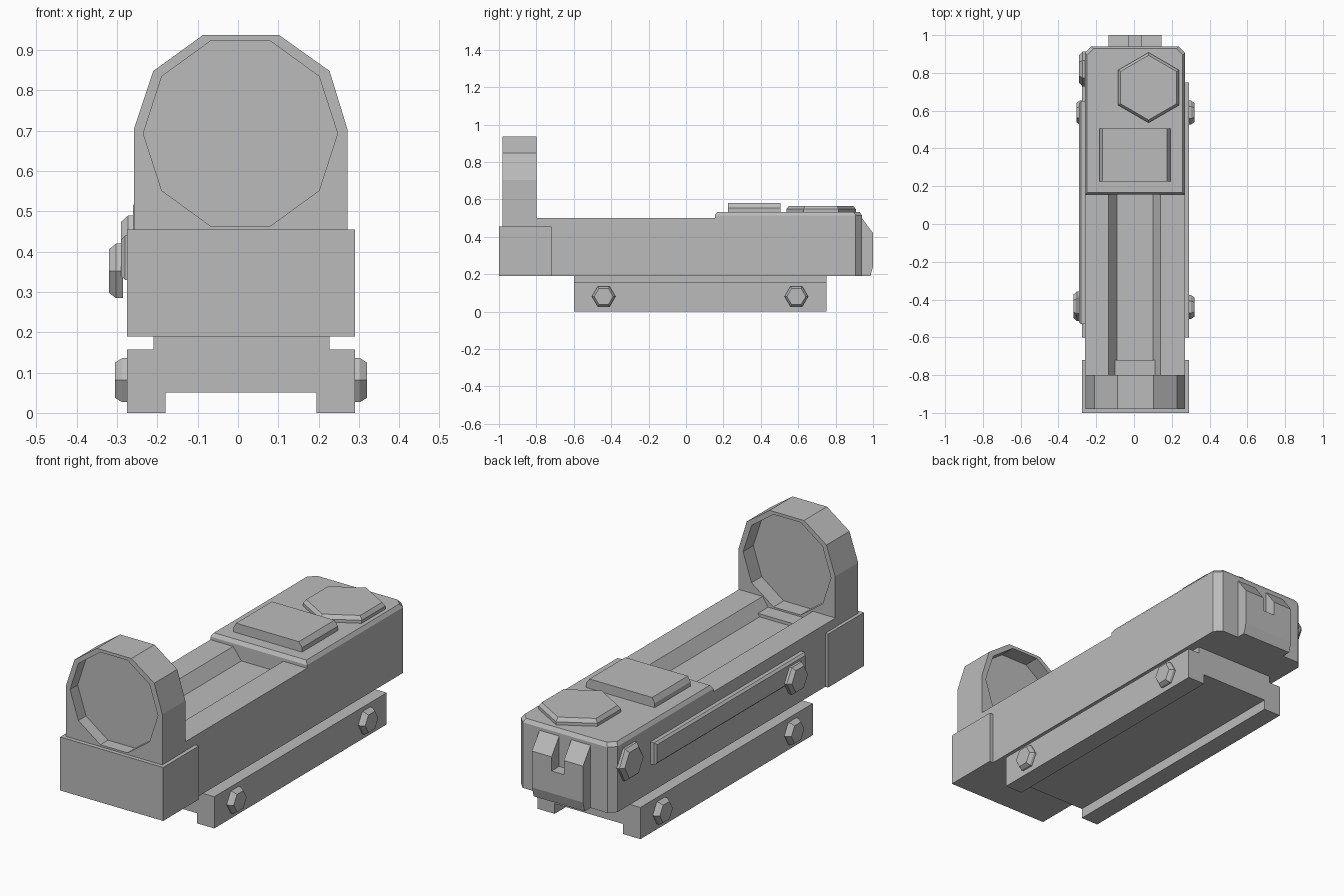
import bpy
import bmesh
from math import cos, sin, pi, radians
from mathutils import Vector

if "Cube" in bpy.data.objects:
    bpy.data.objects.remove(bpy.data.objects["Cube"], do_unlink=True)

grey = bpy.data.materials.new("plain grey")
grey.use_nodes = True
grey.diffuse_color = (0.5, 0.5, 0.5, 1)
grey.node_tree.nodes["Principled BSDF"].inputs["Base Color"].default_value = (0.5, 0.5, 0.5, 1)


def loft(name, axis, *sections):
    """Join matching outlines, each given as (position along axis, points)."""
    place = {"x": lambda p, d: (d, p[0], p[1]),
             "y": lambda p, d: (p[0], d, p[1]),
             "z": lambda p, d: (p[0], p[1], d)}[axis]
    bm = bmesh.new()
    rings = [[bm.verts.new(place(p, d)) for p in pts] for d, pts in sections]
    for a, b in zip(rings, rings[1:]):
        for i in range(len(a)):
            j = (i + 1) % len(a)
            bm.faces.new((a[i], a[j], b[j], b[i]))
    bm.faces.new(rings[0])
    bm.faces.new(rings[-1])
    bmesh.ops.recalc_face_normals(bm, faces=bm.faces)
    mesh = bpy.data.meshes.new(name)
    bm.to_mesh(mesh)
    bm.free()
    mesh.materials.append(grey)
    obj = bpy.data.objects.new(name, mesh)
    bpy.context.collection.objects.link(obj)
    return obj


def prism(name, axis, pts, start, end):
    return loft(name, axis, (start, pts), (end, pts))


def rect(u0, u1, v0, v1):
    return [(u0, v0), (u1, v0), (u1, v1), (u0, v1)]


def polygon(u, v, radius, sides, turn=0.0):
    angles = [turn + 2 * pi * i / sides for i in range(sides)]
    return [(u + radius * cos(a), v + radius * sin(a)) for a in angles]


def hex_cap(name, axis, u, v, radius, start, end, turn=0.0):
    """Hexagonal head with a chamfered outer rim."""
    mid = start + (end - start) * 0.5
    wide = polygon(u, v, radius, 6, turn)
    top = polygon(u, v, radius * 0.8 if radius < 0.1 else radius * 0.92, 6, turn)
    return loft(name, axis, (start, wide), (mid, wide), (end, top))


def cut(target, cutter):
    """Subtract the cutter, bake the result and discard the cutter."""
    cutter.hide_render = True
    mod = target.modifiers.new("cut", "BOOLEAN")
    mod.operation = "DIFFERENCE"
    mod.solver = "EXACT"
    mod.object = cutter
    graph = bpy.context.evaluated_depsgraph_get()
    baked = bpy.data.meshes.new_from_object(target.evaluated_get(graph))
    target.modifiers.clear()
    target.data = baked
    bpy.data.objects.remove(cutter, do_unlink=True)


# Mounting rail with a stepped neck and an open slot underneath
prism("mounting_rail", "y", [
    (-0.275, 0), (-0.18, 0), (-0.18, 0.05), (0.195, 0.05), (0.195, 0), (0.29, 0),
    (0.29, 0.157), (0.227, 0.157), (0.227, 0.19), (-0.21, 0.19),
    (-0.21, 0.157), (-0.275, 0.157)], -0.6, 0.75)

# Main body with a sloped channel along its top
prism("channel_body", "y", [
    (-0.26, 0.19), (0.27, 0.19), (0.27, 0.5), (0.14, 0.5), (0.10, 0.44),
    (-0.09, 0.44), (-0.135, 0.5), (-0.26, 0.5)], -0.8, 0.16)


def rear_plan(inset):
    l, r, f, b, c = -0.26 + inset, 0.27 - inset, 0.155 + inset, 0.94 - inset, 0.033
    return [(l, f), (r, f), (r, b - c), (r - c, b), (l + c, b), (l, b - c)]


# Rear housing with chamfered corners and a raised deck
prism("rear_body", "z", rear_plan(0), 0.19, 0.515)
loft("rear_deck", "z", (0.515, rear_plan(0)), (0.533, rear_plan(0.012)))

# Front block below the window frame
prism("front_block", "y", rect(-0.275, 0.29, 0.19, 0.455), -1.0, -0.72)

# Window frame, recessed on both faces around a thick pane
frame = prism("window_frame", "y", [
    (-0.258, 0.19), (0.271, 0.19), (0.271, 0.705), (0.227, 0.848), (0.102, 0.937),
    (-0.087, 0.937), (-0.21, 0.848), (-0.258, 0.705)], -0.98, -0.8)
opening = polygon(0.006, 0.693, 0.241, 10)
for start, end in ((-1.1, -0.92), (-0.88, -0.7)):
    cut(frame, prism("window_cutter", "y", opening, start, end))

# Deck plate with sloped sides, and hexagonal cap
prism("deck_plate", "y", [
    (-0.182, 0.53), (0.194, 0.53), (0.194, 0.555), (0.176, 0.58),
    (-0.168, 0.58), (-0.182, 0.555)], 0.225, 0.505)
hex_cap("deck_cap", "z", 0.077, 0.722, 0.186, 0.53, 0.566, radians(30))

# Rear latch: two lugs joined by a lower bridge
lug = [(0.92, 0.19), (0.985, 0.19), (1.0, 0.24), (1.0, 0.42), (0.94, 0.5), (0.92, 0.5)]
bridge = [(0.92, 0.19), (0.985, 0.19), (1.0, 0.24), (1.0, 0.35), (0.92, 0.35)]
prism("latch_lug_right", "x", lug, -0.135, -0.03)
prism("latch_lug_left", "x", lug, 0.037, 0.145)
prism("latch_bridge", "x", bridge, -0.03, 0.037)

# Side strip and its fasteners on the right side
loft("side_strip", "x", (-0.25, rect(-0.53, 0.65, 0.33, 0.44)),
     (-0.28, rect(-0.53, 0.65, 0.33, 0.44)),
     (-0.29, rect(-0.52, 0.64, 0.34, 0.43)))
hex_cap("strip_bolt", "x", -0.435, 0.352, 0.078, -0.285, -0.32)
hex_cap("rear_bolt", "x", 0.82, 0.41, 0.092, -0.255, -0.29)

# Clamp bolts on both sides of the rail
for y, place in ((-0.44, "front"), (0.59, "rear")):
    hex_cap("left_clamp_bolt_" + place, "x", y, 0.081, 0.063, 0.285, 0.32)
    hex_cap("right_clamp_bolt_" + place, "x", y, 0.081, 0.063, -0.27, -0.305)
